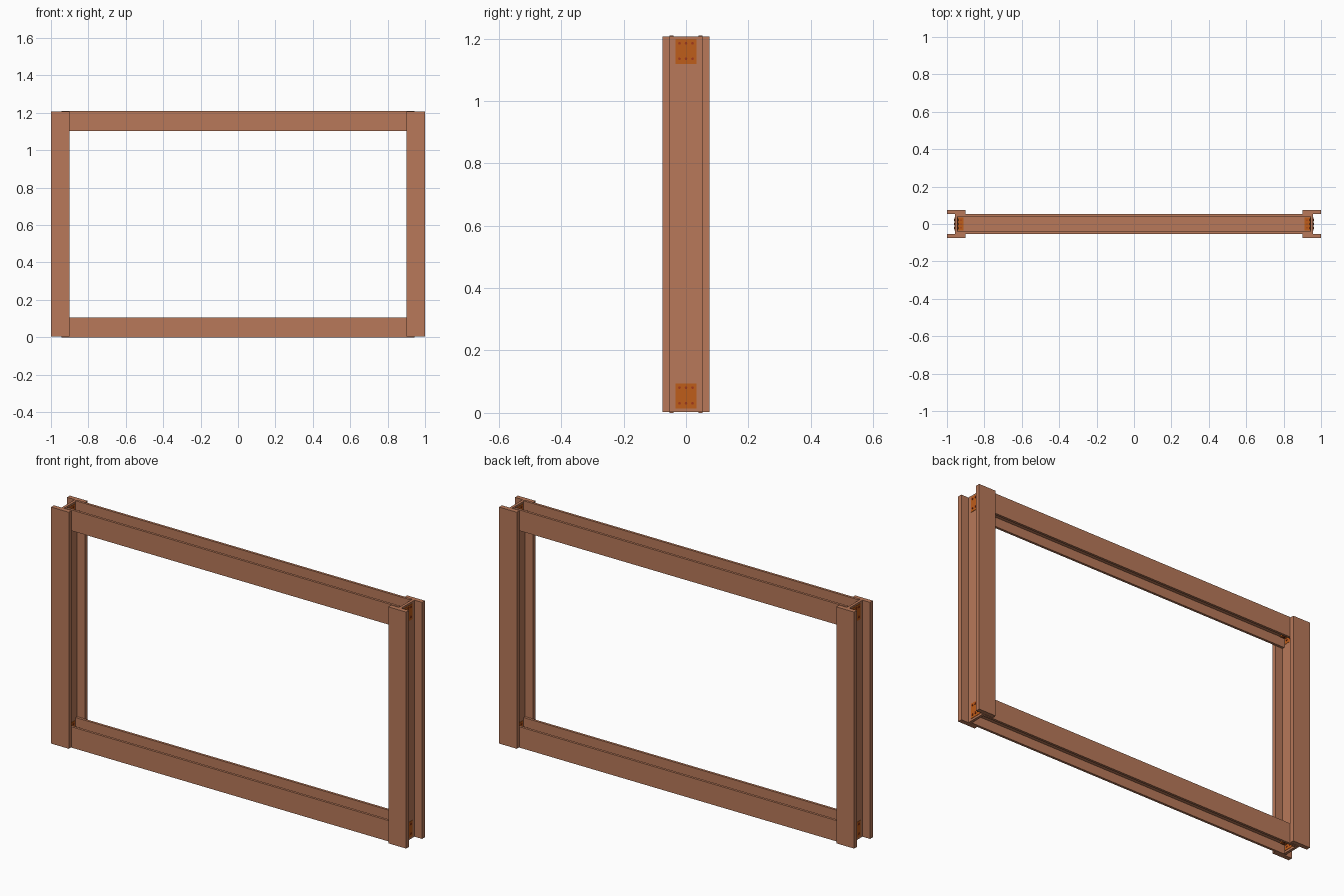
import bpy, bmesh
from mathutils import Matrix, Vector

if "Cube" in bpy.data.objects:
    bpy.data.objects.remove(bpy.data.objects["Cube"])


def material(name, rgb):
    m = bpy.data.materials.new(name)
    m.diffuse_color = (*rgb, 1)
    m.use_nodes = True
    m.node_tree.nodes["Principled BSDF"].inputs["Base Color"].default_value = m.diffuse_color
    return m


STEEL = material("steel", (0.48, 0.19, 0.10))
BRACKET = material("bracket_orange", (0.52, 0.11, 0.01))
BOLT = material("bolt_red", (0.35, 0.04, 0.01))


def finish(bm, name, mat):
    bmesh.ops.recalc_face_normals(bm, faces=bm.faces)
    me = bpy.data.meshes.new(name)
    bm.to_mesh(me)
    bm.free()
    me.materials.append(mat)
    ob = bpy.data.objects.new(name, me)
    bpy.context.collection.objects.link(ob)
    return ob


def h_section(name, width, depth, flange, web, to3d, sweep):
    """Extrude an H profile; u runs along the flanges, v across the depth."""
    w, d, t, f = width / 2, depth / 2, web / 2, depth / 2 - flange
    quarter = [(w, d), (w, f), (t, f)]
    pts = quarter + [(u, -v) for u, v in reversed(quarter)]
    pts += [(-u, -v) for u, v in quarter] + [(-u, v) for u, v in reversed(quarter)]
    bm = bmesh.new()
    face = bm.faces.new([bm.verts.new(to3d(u, v)) for u, v in pts])
    ext = bmesh.ops.extrude_face_region(bm, geom=[face])
    bmesh.ops.translate(bm, vec=sweep, verts=[g for g in ext["geom"]
                                              if isinstance(g, bmesh.types.BMVert)])
    return finish(bm, name, STEEL)


def add_box(bm, lo, hi):
    lo, hi = Vector(lo), Vector(hi)
    bmesh.ops.create_cube(bm, size=1, matrix=Matrix.Translation((lo + hi) / 2)
                          @ Matrix.Diagonal((*(hi - lo), 1)))


def add_bolt(bm, pos, axis, length, radius=0.0045):
    rot = Vector((0, 0, 1)).rotation_difference(Vector(axis)).to_matrix().to_4x4()
    bmesh.ops.create_cone(bm, cap_ends=True, segments=6, radius1=radius,
                          radius2=radius, depth=length,
                          matrix=Matrix.Translation(pos) @ rot)


# Columns: webs face outward along x
for side, s in (("left", -1), ("right", 1)):
    h_section(f"column_{side}", 0.1, 0.152, 0.023, 0.014,
              lambda u, v: (s * 0.95 + u, v, 0.003), (0, 0, 1.204))

# Beams: vertical flanges front and back, horizontal web
for level, z in (("bottom", 0.053), ("top", 1.157)):
    h_section(f"beam_{level}", 0.106, 0.106, 0.0125, 0.008,
              lambda u, v: (-0.943, v, z + u), (1.886, 0, 0))

    # Angle brackets and bolts at each beam end
    for side, s in (("left", -1), ("right", 1)):
        bm, bolts = bmesh.new(), bmesh.new()
        add_box(bm, (s * 0.95 - 0.0085, -0.034, z - 0.039),
                (s * 0.95 + 0.0085, 0.034, z + 0.041))
        for up in (-1, 1):
            zz = z + up * 0.007
            add_box(bm, (s * 0.927 - 0.0152, -0.034, zz - 0.004),
                    (s * 0.927 + 0.0152, 0.034, zz + 0.004))
            for y in (-0.021, 0, 0.021):
                add_bolt(bolts, (s * 0.9505, y, z + 0.003 + up * 0.025), (1, 0, 0), 0.023)
        for y in (-0.021, 0, 0.021):
            add_bolt(bolts, (s * 0.925, y, z), (0, 0, 1), 0.03)
        finish(bm, f"bracket_{level}_{side}", BRACKET)
        finish(bolts, f"bolts_{level}_{side}", BOLT)
